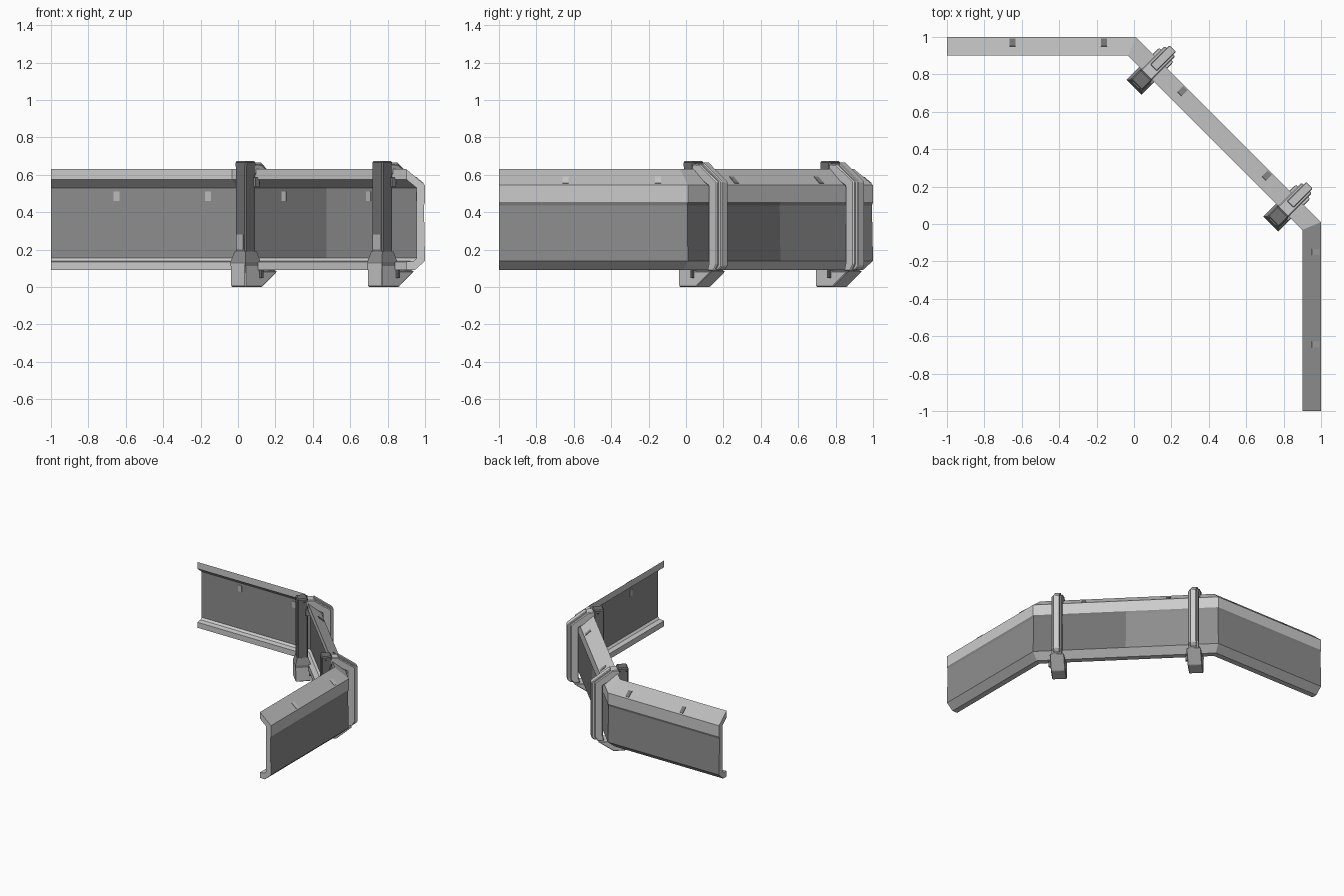
import bpy, bmesh, math
from mathutils import Matrix, Vector

if "Cube" in bpy.data.objects:
    bpy.data.objects.remove(bpy.data.objects["Cube"])

R = math.sqrt(0.5)


def grey(name, v):
    m = bpy.data.materials.new(name)
    m.diffuse_color = (v, v, v, 1)
    m.use_nodes = True
    m.node_tree.nodes["Principled BSDF"].inputs["Base Color"].default_value = m.diffuse_color
    return m


PALE, MID = grey("pale_metal", 0.75), grey("mid_metal", 0.5)
DARK, DEEP = grey("dark_panel", 0.27), grey("deep_panel", 0.17)


def finish(bm, name, mats, bevel=0.0):
    bmesh.ops.recalc_face_normals(bm, faces=bm.faces)
    me = bpy.data.meshes.new(name)
    bm.to_mesh(me)
    bm.free()
    for mat in mats:
        me.materials.append(mat)
    ob = bpy.data.objects.new(name, me)
    bpy.context.collection.objects.link(ob)
    if bevel:
        m = ob.modifiers.new("bevel", 'BEVEL')
        m.width, m.segments = bevel, 1
    return ob


def loft(rings, name, mats, bevel=0.0, side_mats={}):
    """Bridge equal closed rings and cap both ends; side_mats maps side to material slot."""
    bm = bmesh.new()
    vs = [[bm.verts.new(p) for p in ring] for ring in rings]
    n = len(vs[0])
    for a, b in zip(vs, vs[1:]):
        for i in range(n):
            j = (i + 1) % n
            f = bm.faces.new((a[i], a[j], b[j], b[i]))
            f.material_index = side_mats.get(i, 0)
    bm.faces.new(vs[0])
    bm.faces.new(vs[-1])
    return finish(bm, name, mats, bevel)


def frame(origin, along, inward):
    """Matrix with x along the wall, y towards the inside, z up."""
    a, i = Vector((*along, 0)), Vector((*inward, 0))
    m = Matrix((a, i, (0, 0, 1))).transposed().to_4x4()
    m.translation = Vector((*origin, 0))
    return m


def box(name, m, centre, size, mat, tilt=0.0, bevel=0.0):
    bm = bmesh.new()
    bmesh.ops.create_cube(bm, size=1)
    bm.transform(m @ Matrix.Translation(centre) @ Matrix.Rotation(tilt, 4, 'X')
                 @ Matrix.Diagonal((*size, 1)))
    return finish(bm, name, [mat], bevel)


def slab(name, m, profile, width, mat, bevel=0.0):
    """Extrude a (depth, height) profile sideways across the given width."""
    return loft([[m @ Vector((s * width / 2, d, z)) for d, z in profile]
                 for s in (-1, 1)], name, [mat], bevel)


# Wall: bent-plate section (depth from outer face, height) swept round the corner
section = [(0.0, 0.545), (0.1, 0.63), (0.1, 0.60), (0.1, 0.575), (0.045, 0.53),
           (0.045, 0.155), (0.06, 0.14), (0.1, 0.135), (0.1, 0.09), (0.055, 0.09),
           (0.0, 0.14), (0.006, 0.435), (0.0, 0.455)]
k = math.tan(math.radians(22.5))
rings = [[(-1, 1 - d, z) for d, z in section],
         [(0.01 - d * k, 1 - d, z) for d, z in section],
         [(0.505 - d * R, 0.505 - d * R, z) for d, z in section],
         [(1 - d, 0.01 - d * k, z) for d, z in section],
         [(1 - d, -1, z) for d, z in section]]
# slots: 0 flanges, 1 inner panel, 2 outer panel, 3 sloped top
sides = {4: 1, 10: 2, 11: 2, 9: 3, 0: 3}
for i, (part, inner, outer, top) in enumerate([
        ("left_wall", DARK, DARK, MID), ("diagonal_wall_a", DEEP, DARK, PALE),
        ("diagonal_wall_b", DARK, DEEP, PALE), ("right_wall", DARK, DARK, MID)]):
    loft(rings[i:i + 2], part, [PALE, inner, outer, top], 0, sides)

# Small slot plates on the sloped top and the inner face of each wall
left = frame((0, 1), (1, 0), (0, -1))
right = frame((1, 0), (0, -1), (-1, 0))
diag = frame((0.505, 0.505), (R, -R), (-R, -R))
slope = math.atan2(0.085, 0.1)
for m, spots, tone in ((left, (-0.65, -0.16), DEEP), (right, (0.15, 0.645), PALE),
                       (diag, (-0.32, 0.32), DARK)):
    for x in spots:
        box("top_slot", m, (x, 0.03, 0.571), (0.032, 0.055, 0.006), tone, slope)
        box("inner_slot", m, (x, 0.046, 0.485), (0.032, 0.006, 0.05), MID)

# Posts: clamps gripping the diagonal wall near both bends
for side, x in (("left", -0.517), ("right", 0.517)):
    m = diag @ Matrix.Translation((x, 0, 0))
    # foot with sloped outer underside
    slab(side + "_post_foot", m,
         [(0.198, 0.005), (0.198, 0.13), (0.105, 0.13), (0.09, 0.085),
          (-0.05, 0.085), (0.068, 0.0), (0.19, 0.0)], 0.11, PALE, 0.008)
    # tapered collar between foot and column
    rings = [[m @ Vector((sx * w, 0.14 + sy * h, z))
              for sx, sy in ((-1, -1), (1, -1), (1, 1), (-1, 1))]
             for w, h, z in ((0.053, 0.055, 0.07), (0.056, 0.058, 0.135), (0.042, 0.042, 0.19))]
    loft(rings, side + "_post_collar", [DARK])
    # inner column and cap
    box(side + "_post_column", m, (0, 0.141, 0.40), (0.082, 0.08, 0.52), DEEP, 0, 0.008)
    box(side + "_post_cap", m, (0, 0.141, 0.655), (0.086, 0.08, 0.035), DEEP, 0, 0.008)
    box(side + "_post_plate", m, (0, 0.18, 0.24), (0.05, 0.008, 0.08), MID)
    # outer arm: over the wall top, down the outside, back to the foot
    hook = [(0.12, 0.66), (0.055, 0.655), (-0.075, 0.565), (-0.075, 0.12),
            (-0.05, 0.085), (0.0, 0.085), (-0.012, 0.13), (-0.012, 0.54), (0.12, 0.61)]
    slab(side + "_post_hook", m, hook, 0.08, PALE, 0.006)
    # raised rib on the outer arm
    rib = [(0.05, 0.668), (-0.095, 0.565), (-0.095, 0.11),
           (-0.07, 0.09), (-0.05, 0.09), (-0.05, 0.55), (0.05, 0.64)]
    slab(side + "_post_rib", m, rib, 0.05, PALE, 0.005)
    # locking pin under the wall
    box(side + "_post_pin", m, (0.065, 0.085, 0.08), (0.015, 0.015, 0.065), DEEP)
    # latch on the inner corner under the cap
    box(side + "_post_latch", m, (0.045, 0.105, 0.56), (0.02, 0.03, 0.05), DARK)
